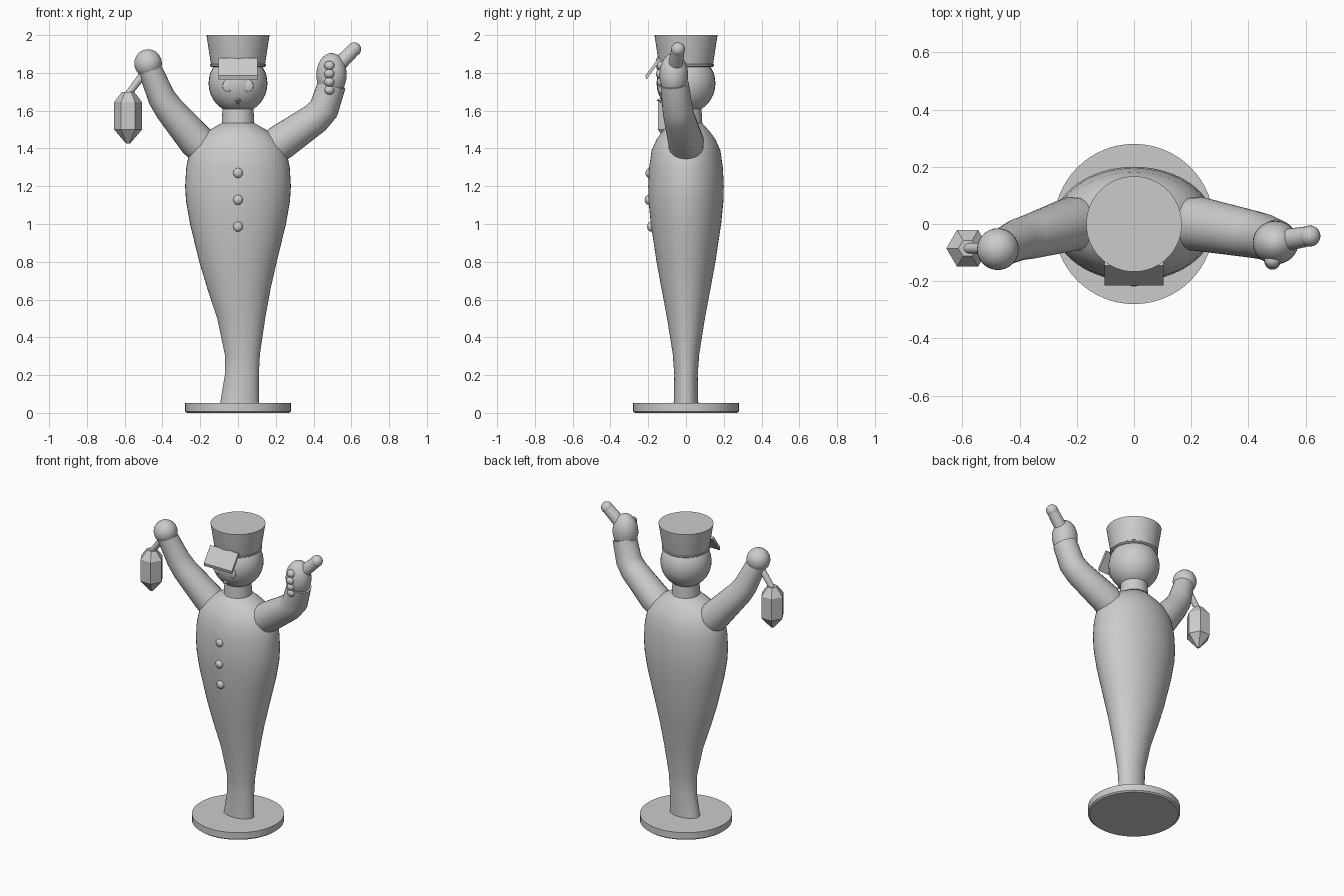
import bpy, bmesh, math
from mathutils import Vector

old = bpy.data.objects.get("Cube")
if old:
    bpy.data.objects.remove(old)

grey = bpy.data.materials.new("plain grey")
grey.use_nodes = True
grey.diffuse_color = (0.6, 0.6, 0.6, 1)
grey.node_tree.nodes["Principled BSDF"].inputs["Base Color"].default_value = (0.6, 0.6, 0.6, 1)


def finish(name, bm, smooth=True, angle=35):
    bmesh.ops.recalc_face_normals(bm, faces=bm.faces)
    mesh = bpy.data.meshes.new(name)
    bm.to_mesh(mesh)
    bm.free()
    obj = bpy.data.objects.new(name, mesh)
    bpy.context.collection.objects.link(obj)
    mesh.materials.append(grey)
    if smooth:
        bpy.ops.object.select_all(action='DESELECT')
        obj.select_set(True)
        bpy.context.view_layer.objects.active = obj
        bpy.ops.object.shade_smooth_by_angle(angle=math.radians(angle))
    return obj


def skin(name, rings, **kw):
    """Bridge a list of closed point rings and cap both ends."""
    bm = bmesh.new()
    loops = [[bm.verts.new(p) for p in ring] for ring in rings]
    n = len(loops[0])
    for a, b in zip(loops, loops[1:]):
        for i in range(n):
            j = (i + 1) % n
            bm.faces.new((a[i], a[j], b[j], b[i]))
    bm.faces.new(loops[0])
    bm.faces.new(loops[-1])
    return finish(name, bm, **kw)


def lathe(name, profile, centre=(0, 0), sides=48, **kw):
    """Upright rings from (x offset, half width, half depth, height)."""
    rings = []
    for dx, rx, ry, z in profile:
        turn = [math.tau * i / sides for i in range(sides)]
        rings.append([(centre[0] + dx + rx * math.cos(t), centre[1] + ry * math.sin(t), z) for t in turn])
    return skin(name, rings, **kw)


def tube(name, path, sides=24, **kw):
    """Tapered tube through (point, radius) pairs."""
    pts = [Vector(p) for p, r in path]
    rings = []
    for i, (p, r) in enumerate(path):
        d = Vector()
        if i:
            d += (pts[i] - pts[i - 1]).normalized()
        if i < len(pts) - 1:
            d += (pts[i + 1] - pts[i]).normalized()
        d.normalize()
        u = Vector((0, 1, 0)).cross(d).normalized()
        v = d.cross(u)
        rings.append([pts[i] + r * (u * math.cos(t) + v * math.sin(t))
                      for t in (math.tau * k / sides for k in range(sides))])
    return skin(name, rings, **kw)


def ball(name, loc, size, u=32, v=16, tilt=0, **kw):
    bm = bmesh.new()
    bmesh.ops.create_uvsphere(bm, u_segments=u, v_segments=v, radius=1)
    obj = finish(name, bm, **kw)
    obj.location, obj.scale, obj.rotation_euler.x = loc, size, tilt
    return obj


# Base disc and coat-shaped body
lathe("base", [(0, .27, .27, 0), (0, .28, .28, .008), (0, .28, .28, .052)], sides=64)
lathe("body", [(.008, .103, .065, .05), (.02, .09, .062, .2), (.023, .093, .07, .31),
               (.017, .127, .1, .5), (.005, .168, .13, .66), (0, .205, .156, .8),
               (0, .254, .186, 1), (0, .275, .198, 1.12), (0, .28, .2, 1.2),
               (0, .274, .195, 1.3), (0, .255, .182, 1.39), (0, .215, .155, 1.45),
               (0, .165, .125, 1.49), (0, .085, .085, 1.535)], angle=60)

# Buttons down the front
for i, y in enumerate((-.193, -.197, -.184)):
    ball(f"button_{i + 1}", (0, y, 1.27 - .142 * i), (.027, .022, .027), 10, 6, angle=60)

# Neck, head and face
lathe("neck", [(0, .088, .088, 1.5), (0, .08, .08, 1.65)])
ball("head", (0, 0, 1.745), (.156, .156, .16))
for side, label in ((1, "left"), (-1, "right")):
    ball(f"{label}_eye", (side * .055, -.141, 1.73), (.027, .01, .032), 20, 10)
skin("nose", [[(r * math.cos(math.tau * k / 4), y, 1.655 + r * math.sin(math.tau * k / 4))
               for k in range(4)] for r, y in ((.023, -.115), (.002, -.155))], smooth=False)

# Hat with band and sloping visor
lathe("hat", [(0, .14, .14, 1.835), (0, .144, .144, 1.85), (0, .167, .167, 2)])
lathe("hat_band", [(0, .138, .138, 1.83), (0, .147, .147, 1.836),
                   (0, .147, .147, 1.844), (0, .138, .138, 1.85)])
skin("visor", [[(x, -.145, 1.88), (x, -.215, 1.785), (x, -.21, 1.765), (x, -.132, 1.868)]
               for x in (-.104, .104)], smooth=False)

# Right arm holding the lantern
tube("right_arm", [((-.17, 0, 1.39), .09), ((-.22, 0, 1.44), .095),
                   ((-.365, -.045, 1.61), .078), ((-.405, -.055, 1.67), .073),
                   ((-.475, -.09, 1.84), .062)], angle=60)
ball("right_hand", (-.476, -.088, 1.85), (.073, .073, .075))
tube("lantern_handle", [((-.58, -.085, 1.69), .018), ((-.48, -.085, 1.82), .022)], sides=16)
lathe("lantern", [(0, .01, .01, 1.425), (0, .074, .074, 1.5), (0, .074, .074, 1.645),
                  (0, .032, .032, 1.7)], centre=(-.582, -.085), sides=6, smooth=False)

# Left arm with curled fingers and a pointing finger
tube("left_arm", [((.17, 0, 1.39), .09), ((.23, 0, 1.435), .095),
                  ((.41, -.035, 1.56), .083), ((.455, -.045, 1.61), .08),
                  ((.497, -.06, 1.74), .075)], angle=60)
ball("left_hand", (.495, -.065, 1.79), (.08, .076, .115))
for i in range(4):
    ball(f"curled_finger_{i + 1}", (.484, -.132 + .006 * abs(i - 1), 1.838 - .043 * i),
         (.028, .028, .026), 16, 8)
tube("pointing_finger", [((.51, -.06, 1.82), .04), ((.615, -.042, 1.925), .035)], sides=20)
ball("fingertip", (.615, -.042, 1.925), (.037, .037, .037), 20, 10)
